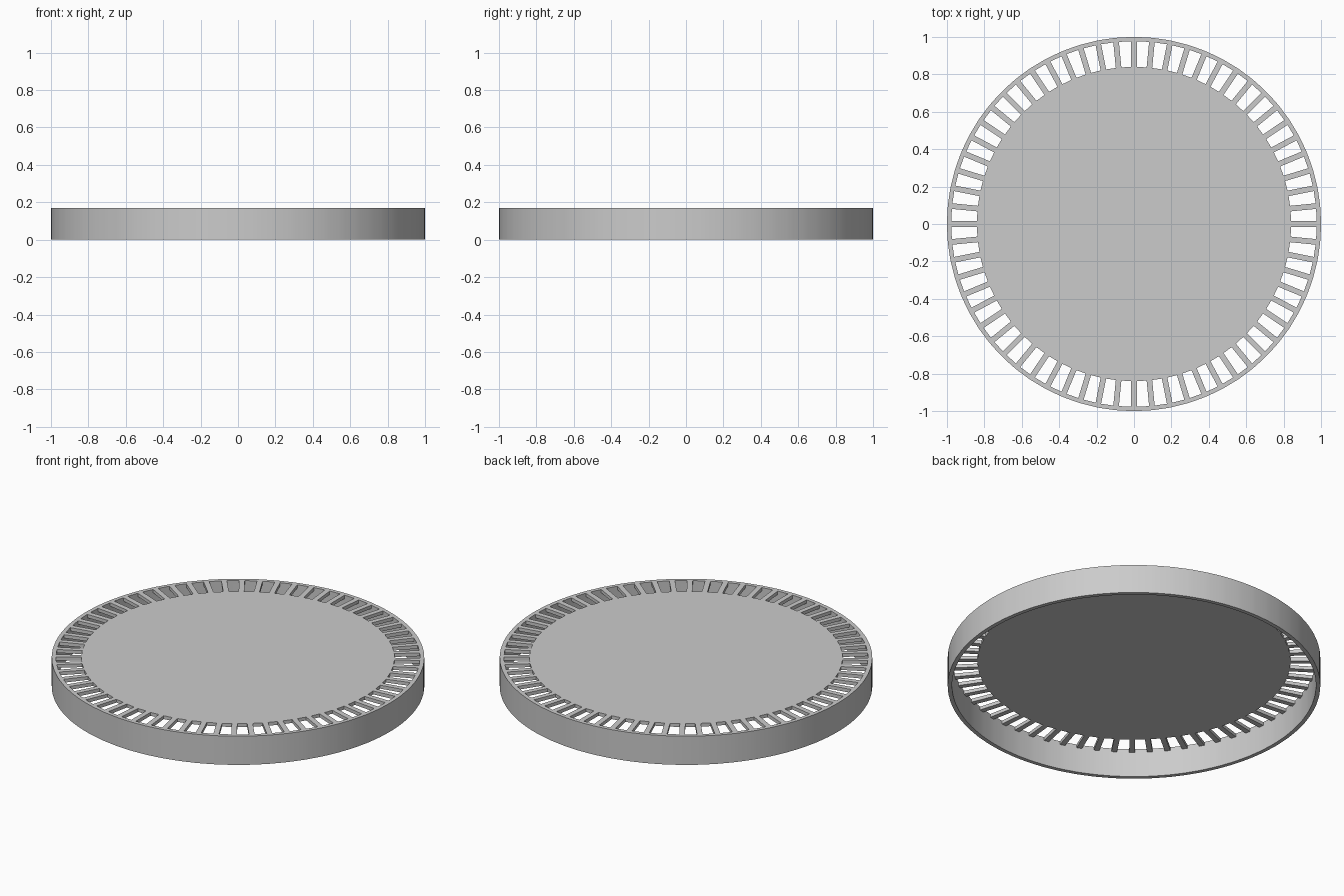
import bpy, bmesh
from math import sin, cos, asin, pi, radians

cube = bpy.data.objects.get("Cube")
if cube:
    bpy.data.objects.remove(cube, do_unlink=True)

SLOTS = 64
HEIGHT = 0.17
PLATE = 0.02
BAR = 0.03
R_DISC, R_INNER, R_OUTER = 0.84, 0.977, 1.0

grey = bpy.data.materials.new("light grey")
grey.use_nodes = True
colour = (0.6, 0.6, 0.6, 1)
grey.diffuse_color = colour
grey.node_tree.nodes["Principled BSDF"].inputs["Base Color"].default_value = colour

bm = bmesh.new()


def circle(radius):
    """Pairs of points at both edges of every bar."""
    half = asin(BAR / 2 / radius)
    return [bm.verts.new((radius * cos(a), radius * sin(a), HEIGHT))
            for k in range(SLOTS)
            for a in (2 * pi * k / SLOTS - half, 2 * pi * k / SLOTS + half)]


# Flat top: disc, bars and rim, leaving the slots open
disc, inner, outer = circle(R_DISC), circle(R_INNER), circle(R_OUTER)
bm.faces.new(disc)
count = len(disc)
for i in range(count):
    j = (i + 1) % count
    bm.faces.new((inner[i], outer[i], outer[j], inner[j]))
    if i % 2 == 0:
        bm.faces.new((disc[i], inner[i], inner[j], disc[j]))


def extrude_down(faces, depth, keep):
    geom = bmesh.ops.extrude_face_region(bm, geom=faces, use_keep_orig=keep)["geom"]
    verts = [g for g in geom if isinstance(g, bmesh.types.BMVert)]
    bmesh.ops.translate(bm, verts=verts, vec=(0, 0, -depth))
    return [g for g in geom if isinstance(g, bmesh.types.BMFace)]


# Plate thickness, then the skirt below the rim
under = extrude_down(bm.faces[:], PLATE, True)
rim = [f for f in under
       if min(v.co.xy.length for v in f.verts) > R_INNER - 0.01
       and max(v.co.z for v in f.verts) < HEIGHT - PLATE / 2]
extrude_down(rim, HEIGHT - PLATE, False)
bmesh.ops.recalc_face_normals(bm, faces=bm.faces[:])

mesh = bpy.data.meshes.new("slotted_cover")
bm.to_mesh(mesh)
bm.free()
mesh.materials.append(grey)
cover = bpy.data.objects.new("slotted_cover", mesh)
bpy.context.collection.objects.link(cover)

bpy.ops.object.select_all(action='DESELECT')
cover.select_set(True)
bpy.context.view_layer.objects.active = cover
bpy.ops.object.shade_smooth_by_angle(angle=radians(30))
